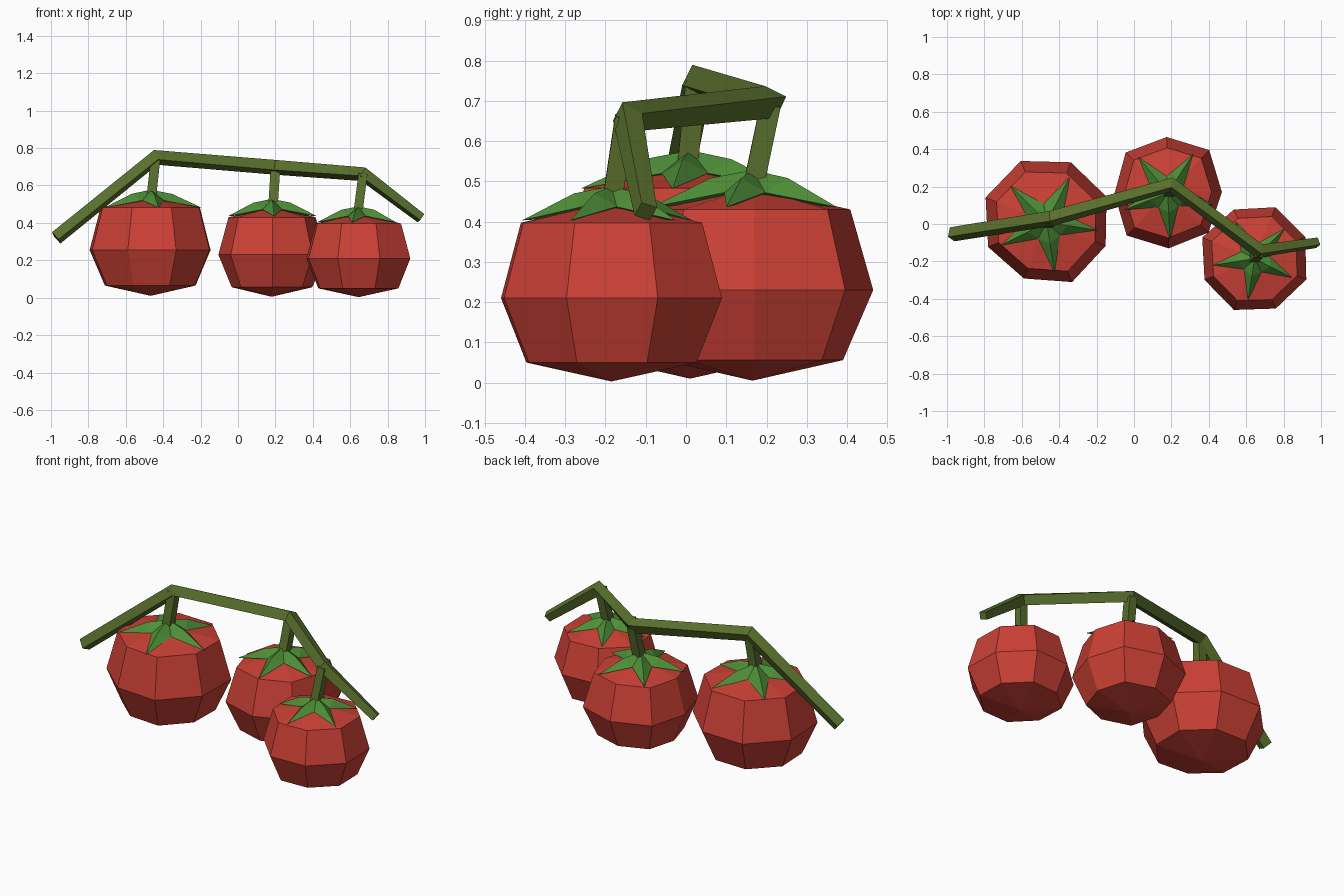
import bpy, math
from mathutils import Vector

if "Cube" in bpy.data.objects:
    bpy.data.objects.remove(bpy.data.objects["Cube"])


def material(name, rgb):
    m = bpy.data.materials.new(name)
    m.diffuse_color = (*rgb, 1)
    m.use_nodes = True
    m.node_tree.nodes["Principled BSDF"].inputs["Base Color"].default_value = m.diffuse_color
    return m


RED = material("tomato red", (0.60, 0.052, 0.036))
GREEN = material("leaf green", (0.075, 0.27, 0.038))
OLIVE = material("vine olive", (0.10, 0.16, 0.026))


def add_mesh(name, verts, faces, mat):
    me = bpy.data.meshes.new(name)
    me.from_pydata(verts, [], faces)
    me.materials.append(mat)
    ob = bpy.data.objects.new(name, me)
    bpy.context.collection.objects.link(ob)
    return ob


def polar(c, r, deg, z):
    a = math.radians(deg)
    return (c[0] + r * math.cos(a), c[1] + r * math.sin(a), z)


def tomato(name, c, start, radii, rings, z_bottom, z_top):
    """Eight-sided fruit; rings are (scale, z), radii give the uneven outline."""
    verts = [(c[0], c[1], z_bottom)]
    for s, z in rings:
        verts += [polar(c, radii[i] * s, start + 45 * i, z) for i in range(8)]
    top = len(verts)
    verts.append((c[0], c[1], z_top))
    faces = []
    for i in range(8):
        j = (i + 1) % 8
        faces.append((0, 1 + j, 1 + i))
        for k in range(len(rings) - 1):
            a = 1 + 8 * k
            faces.append((a + i, a + j, a + 8 + j, a + 8 + i))
        faces.append((top - 8 + i, top - 8 + j, top))
    add_mesh(name, verts, faces, RED)


def calyx(name, c, start, r_tip, hub, ridge, tip, valley):
    """Five folded sepals: hub, raised ridge, drooping tip, low valleys."""
    verts = [(c[0], c[1], hub)]
    for i in range(5):
        a = start + 72 * i
        verts += [polar(c, r_tip * 0.42, a, ridge), polar(c, r_tip, a, tip),
                  polar(c, r_tip * 0.36, a + 36, valley)]
    under = len(verts)
    verts.append((c[0], c[1], valley - 0.02))
    faces = []
    for i in range(5):
        m, t, v = 1 + 3 * i, 2 + 3 * i, 3 + 3 * i
        p = 3 + 3 * ((i - 1) % 5)
        faces += [(0, m, v), (0, p, m), (m, t, v), (p, t, m),
                  (under, t, p), (under, v, t)]
    add_mesh(name, verts, faces, GREEN)


def tube(name, points, radii, turn):
    """Four-sided branch through the points."""
    pts = [Vector(p) for p in points]
    verts, faces = [], []
    n = len(pts)
    for k, p in enumerate(pts):
        d = Vector()
        if k > 0:
            d += (p - pts[k - 1]).normalized()
        if k < n - 1:
            d += (pts[k + 1] - p).normalized()
        d.normalize()
        front = Vector((0, -1, 0))
        u = (front - d * front.dot(d)).normalized()
        v = u.cross(d)
        for i in range(4):
            a = math.radians(turn + 90 * i)
            verts.append(p + (u * math.cos(a) + v * math.sin(a)) * radii[k])
    for k in range(n - 1):
        for i in range(4):
            j = (i + 1) % 4
            a = 4 * k
            faces.append((a + i, a + 4 + i, a + 4 + j, a + j))
    faces += [(0, 1, 2, 3), tuple(4 * n - 1 - i for i in range(4))]
    ob = add_mesh(name, verts, faces, OLIVE)
    # make the normals face outwards
    import bmesh
    bm = bmesh.new()
    bm.from_mesh(ob.data)
    bmesh.ops.recalc_face_normals(bm, faces=bm.faces)
    bm.to_mesh(ob.data)
    bm.free()


# fruits
L, M, R = (-0.467, 0.01), (0.18, 0.165), (0.645, -0.185)
tomato("left_tomato", L, 23, [.348, .345, .355, .352, .34, .325, .348, .34],
       [(.75, .065), (1, .255), (.82, .483)], .01, .535)
tomato("middle_tomato", M, 1, [.29, .32, .30, .312, .285, .315, .295, .303],
       [(.75, .056), (1, .23), (.81, .43)], .005, .485)
tomato("right_tomato", R, 23, [.294, .296, .285, .302, .291, .296, .29, .298],
       [(.77, .05), (1, .21), (.82, .397)], .003, .45)

# star-shaped leaves
calyx("left_calyx", L, -81, .275, .577, .555, .482, .52)
calyx("middle_calyx", M, -87, .25, .528, .508, .436, .472)
calyx("right_calyx", R, -99, .225, .488, .47, .403, .437)

# main vine
tube("vine", [(-.972, -.055, .32), (-.44, .03, .75), (.2, .21, .697),
              (.67, -.145, .66), (.978, -.1, .425)],
     [.040, .043, .042, .040, .030], 70)

# fruit stalks
tube("left_stalk", [(-.462, .005, .55), (-.44, .025, .75)], [.036, .036], 45)
tube("middle_stalk", [(.188, .17, .50), (.2, .21, .69)], [.036, .036], 45)
tube("right_stalk", [(.642, -.182, .46), (.668, -.152, .66)], [.034, .034], 45)
